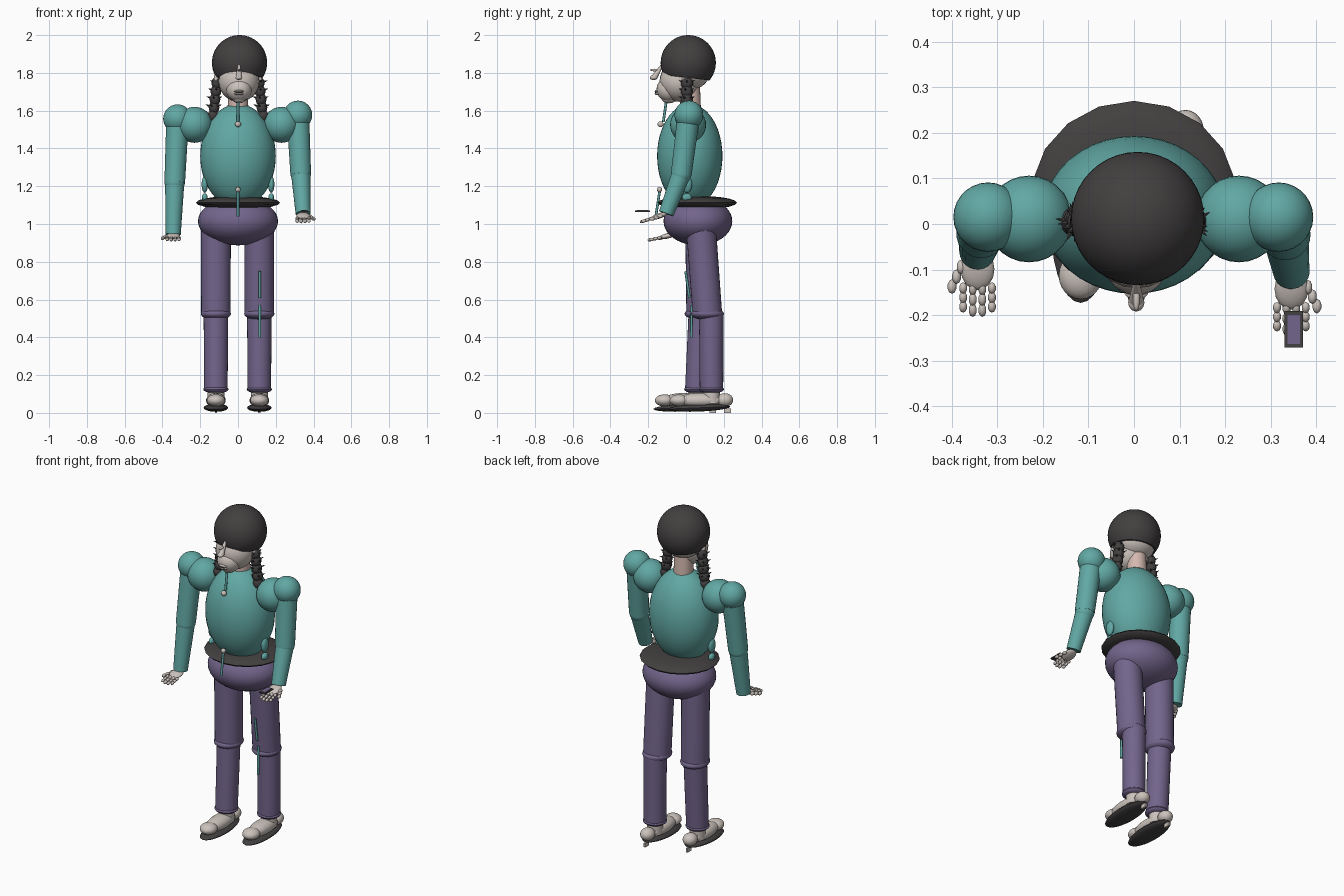
import bpy, bmesh, math
from mathutils import Vector, Matrix

cube = bpy.data.objects.get("Cube")
if cube:
    bpy.data.objects.remove(cube)


def material(name, rgb):
    m = bpy.data.materials.new(name)
    m.use_nodes = True
    m.diffuse_color = (*rgb, 1)
    m.node_tree.nodes["Principled BSDF"].inputs["Base Color"].default_value = (*rgb, 1)
    return m


TEAL = material("teal cloth", (0.12, 0.39, 0.37))
PURPLE = material("purple cloth", (0.17, 0.13, 0.26))
DARK = material("charcoal", (0.055, 0.05, 0.05))
PALE = material("pale skin", (0.60, 0.54, 0.50))
PINK = material("pink skin", (0.66, 0.48, 0.43))


def finish(name, bm, mat, angle=50):
    me = bpy.data.meshes.new(name)
    bm.to_mesh(me)
    bm.free()
    me.materials.append(mat)
    for p in me.polygons:
        p.use_smooth = True
    me.set_sharp_from_angle(angle=math.radians(angle))
    ob = bpy.data.objects.new(name, me)
    bpy.context.collection.objects.link(ob)
    return ob


def ball(name, centre, radii, mat, seg=24, rings=14, tilt=0):
    bm = bmesh.new()
    bmesh.ops.create_uvsphere(bm, u_segments=seg, v_segments=rings, radius=1)
    if isinstance(radii, (int, float)):
        radii = (radii,) * 3
    bm.transform(Matrix.Translation(centre) @ Matrix.Rotation(tilt, 4, 'X')
                 @ Matrix.Diagonal((*radii, 1)))
    return finish(name, bm, mat)


def limb(name, a, b, r1, r2, mat, seg=24):
    a, b = Vector(a), Vector(b)
    bm = bmesh.new()
    bmesh.ops.create_cone(bm, cap_ends=True, segments=seg, radius1=r1,
                          radius2=r2, depth=(b - a).length)
    rot = (b - a).to_track_quat('Z', 'Y').to_matrix().to_4x4()
    bm.transform(Matrix.Translation((a + b) / 2) @ rot)
    return finish(name, bm, mat)


def box(name, centre, size, mat):
    bm = bmesh.new()
    bmesh.ops.create_cube(bm, size=1)
    bm.transform(Matrix.Translation(centre) @ Matrix.Diagonal((*size, 1)))
    return finish(name, bm, mat)


# Torso, belt and hips
ball("torso", (0, 0.02, 1.36), (0.2, 0.173, 0.275), TEAL, 40, 24)
ball("belt", (0, 0.06, 1.113), (0.225, 0.21, 0.036), DARK, 18, 10)
ball("hips", (0, 0.063, 1.015), (0.212, 0.182, 0.128), PURPLE, 40, 20)

# Front cords and beads
limb("collar_cord", (0, -0.105, 1.645), (0, -0.12, 1.54), 0.007, 0.007, TEAL, 8)
limb("waist_cord", (0, -0.14, 1.17), (0, -0.16, 1.04), 0.007, 0.007, TEAL, 8)
ball("collar_bead", (0, -0.135, 1.528), 0.016, PALE, 12, 8)
ball("waist_bead", (0, -0.14, 1.182), 0.014, PALE, 12, 8)

# Neck and head
limb("neck", (0, 0.025, 1.58), (0, 0.02, 1.78), 0.055, 0.052, PINK)
ball("skull", (0.006, 0.02, 1.8), (0.115, 0.105, 0.09), PALE)
ball("face", (0.005, -0.035, 1.755), (0.108, 0.105, 0.108), PALE)
ball("muzzle", (0.005, -0.09, 1.712), (0.068, 0.066, 0.065), PALE)
ball("chin", (0.005, -0.09, 1.665), (0.035, 0.04, 0.026), PALE, 16, 10)
limb("nose_bridge", (0.005, -0.125, 1.845), (0.005, -0.168, 1.775), 0.006, 0.017, PALE, 12)
ball("nose_tip", (0.005, -0.172, 1.775), (0.018, 0.02, 0.013), PALE, 12, 8)
ball("brow_tip", (0.005, -0.165, 1.815), (0.008, 0.026, 0.007), PALE, 10, 8)
for z in (1.703, 1.689):
    ball("lip", (0.005, -0.15, z), (0.026, 0.016, 0.007), PALE, 14, 8)
box("mouth_line", (0.005, -0.162, 1.696), (0.036, 0.006, 0.003), DARK)

# Hair cap: sphere cut by a slightly tilted plane
bm = bmesh.new()
bmesh.ops.create_uvsphere(bm, u_segments=40, v_segments=28, radius=0.146)
bm.transform(Matrix.Translation((0.008, 0.012, 1.854)))
cut = bmesh.ops.bisect_plane(bm, geom=bm.verts[:] + bm.edges[:] + bm.faces[:],
                             plane_co=(0, 0, 1.775), plane_no=(0, 0.12, 1),
                             clear_inner=True)
bmesh.ops.edgeloop_fill(bm, edges=[e for e in cut["geom_cut"]
                                   if isinstance(e, bmesh.types.BMEdge)])
finish("hair_cap", bm, DARK)


# Hand with a palm, four jointed fingers and an outward thumb
def hand(label, s, wrist, slope):
    w = Vector(wrist)
    fwd = Vector((0, -1, slope)).normalized()
    ball(label + "_palm", w + fwd * 0.04, (0.037, 0.047, 0.014), PALE, 16, 10,
         math.atan(-slope))
    for i in range(4):
        reach = 0.024 if i in (1, 2) else 0.021
        base = w + fwd * 0.072 + Vector((s * (i - 1.5) * 0.021, 0, 0))
        for k in range(3):
            ball(label + "_finger", base + fwd * reach * (k + 0.5),
                 (0.009, reach * 0.62, 0.009), PALE, 10, 6, math.atan(-slope))
    for k in range(3):
        ball(label + "_thumb", w + fwd * (0.035 + 0.022 * k)
             + Vector((s * (0.036 + 0.01 * k), 0, -0.003)),
             (0.01, 0.016, 0.01), PALE, 10, 6)


# Arms: shoulder balls, upper arm, elbow, forearm, hand
arms = {
    "right": (-1, (-0.32, 0.015, 1.557), (-0.335, -0.02, 1.22), (-0.343, -0.06, 0.945), -0.22),
    "left": (1, (0.317, 0.015, 1.577), (0.332, -0.025, 1.265), (0.345, -0.105, 1.055), -0.33),
}
for label, (s, shoulder, elbow, wrist, slope) in arms.items():
    ball(label + "_inner_shoulder", (s * 0.23, 0.011, 1.525), 0.095, TEAL, 28, 18)
    ball(label + "_outer_shoulder", shoulder, 0.076, TEAL, 28, 18)
    limb(label + "_upper_arm", shoulder, elbow, 0.06, 0.055, TEAL)
    ball(label + "_elbow", elbow, 0.054, TEAL)
    limb(label + "_forearm", elbow, wrist, 0.051, 0.04, TEAL)
    hand(label + "_hand", s, wrist, slope)

# Small slab above the left fingers
box("slab_body", (0.35, -0.231, 1.068), (0.04, 0.08, 0.007), DARK)
box("slab_face", (0.35, -0.231, 1.0725), (0.027, 0.064, 0.003), PURPLE)

# Braids, ears and hanging side beads
for s, label in ((-1, "right"), (1, "left")):
    ball(label + "_ear", (s * 0.115, 0.0, 1.765), (0.014, 0.022, 0.035), PALE, 14, 8)
    for k in range(5):
        c = Vector((s * (0.112 + 0.005 * k), 0.005, 1.745 - 0.043 * k))
        ball(label + "_braid", c, (0.029, 0.032, 0.034), DARK, 14, 10)
        if k < 4:
            for j in range(5):
                a = math.tau * j / 5 + k
                d = Vector((math.cos(a), math.sin(a), 0.35))
                limb(label + "_braid_wisp", c + d * 0.02, c + d * 0.045,
                     0.008, 0.0005, DARK, 6)
    ball(label + "_side_drop", (s * 0.176, 0.005, 1.21), (0.017, 0.028, 0.045), TEAL, 14, 10)
    ball(label + "_side_bead", (s * 0.176, 0.005, 1.14), (0.016, 0.026, 0.022), TEAL, 12, 8)

# Legs and feet; the left one stands further back
legs = {
    "right": (-0.117, 0.075, 0.08, 0.057),
    "left": (0.113, 0.078, 0.113, 0.135),
}
for label, (x, hip_y, knee_y, shin_y) in legs.items():
    limb(label + "_thigh", (x, hip_y, 1.0), (x, knee_y, 0.525), 0.079, 0.078, PURPLE, 28)
    ball(label + "_knee", (x, knee_y, 0.525), (0.08, 0.088, 0.034), PURPLE, 28, 12)
    limb(label + "_shin", (x, (shin_y + knee_y) / 2 + 0.01, 0.53), (x, shin_y, 0.12),
         0.065, 0.062, PURPLE, 28)
    ball(label + "_ankle_cuff", (x, shin_y, 0.125), (0.067, 0.067, 0.022), PURPLE, 28, 10)
    limb(label + "_ankle", (x, shin_y, 0.05), (x, shin_y, 0.12), 0.045, 0.045, PALE)
    ball(label + "_sole", (x, shin_y - 0.065, 0.027), (0.065, 0.165, 0.02), DARK, 28, 10, 0.04)
    ball(label + "_instep", (x, shin_y - 0.06, 0.066), (0.052, 0.125, 0.04), PALE)
    ball(label + "_toe", (x, shin_y - 0.17, 0.066), (0.048, 0.052, 0.032), PALE)
    ball(label + "_heel", (x, shin_y + 0.07, 0.068), (0.04, 0.045, 0.036), PALE)
    box(label + "_heel_spur", (x, shin_y + 0.085, 0.012), (0.012, 0.035, 0.024), PALE)

# Hanging cord before the left leg
limb("leg_cord_upper", (0.115, -0.002, 0.75), (0.115, 0.018, 0.61), 0.007, 0.007, TEAL, 8)
limb("leg_cord_lower", (0.115, 0.03, 0.57), (0.115, 0.028, 0.4), 0.007, 0.007, TEAL, 8)
